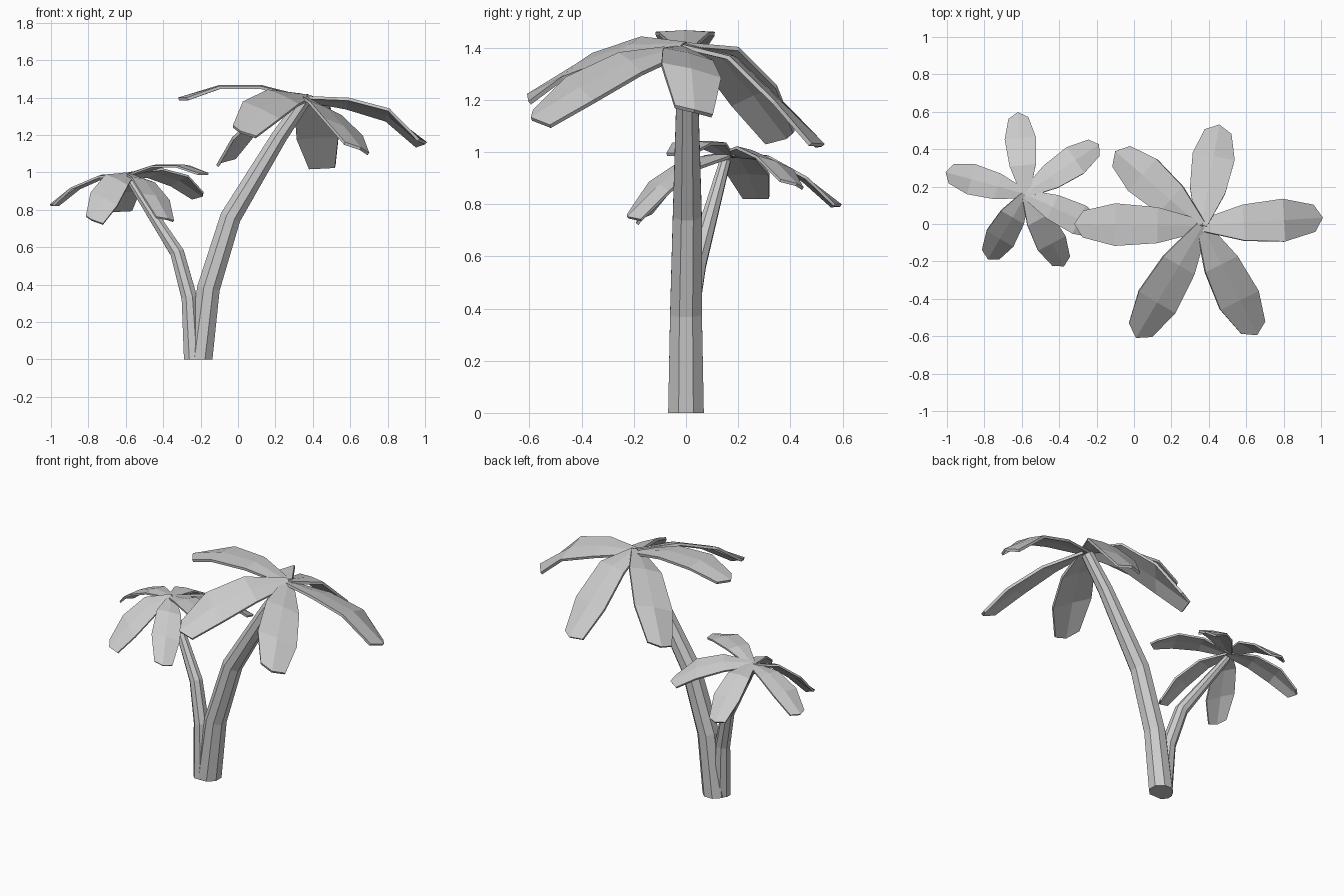
import bpy
from mathutils import Vector

if "Cube" in bpy.data.objects:
    bpy.data.objects.remove(bpy.data.objects["Cube"])


def make_object(name, verts, faces):
    mesh = bpy.data.meshes.new(name)
    mesh.from_pydata(verts, [], faces)
    mesh.update()
    obj = bpy.data.objects.new(name, mesh)
    bpy.context.collection.objects.link(obj)
    return obj


def trunk(name, path, radii, sides=8):
    """Tapered, faceted tube along a bent path with a level foot."""
    from math import cos, sin, pi
    pts = [Vector(p) for p in path]
    verts = []
    for i, (p, r) in enumerate(zip(pts, radii)):
        if i == 0:
            d = Vector((0, 0, 1))
        else:
            d = (p - pts[i - 1]).normalized()
            if i < len(pts) - 1:
                d = (d + (pts[i + 1] - p).normalized()).normalized()
        u = Vector((0, 1, 0)).cross(d).normalized()
        v = d.cross(u)
        for k in range(sides):
            a = 2 * pi * (k + 0.5) / sides
            verts.append(p + r * (cos(a) * u + sin(a) * v))
    n = sides
    faces = [(i * n + k, i * n + (k + 1) % n, (i + 1) * n + (k + 1) % n, (i + 1) * n + k)
             for i in range(len(pts) - 1) for k in range(n)]
    faces += [tuple(reversed(range(n))), tuple(range((len(pts) - 1) * n, len(pts) * n))]
    return make_object(name, verts, faces)


def leaf(name, root, tip, heights, roll, size):
    """Drooping blade: four rows of three points, pointed at the tip."""
    root, tip = Vector(root), Vector(tip)
    side = (tip - root).normalized().orthogonal()   # points left of the blade
    rows = [(0.0, 0.06), (0.35, 0.19), (0.68, 0.225), (0.93, 0.14)]
    verts = []
    for (t, w), z in zip(rows, heights):
        for s in (1, 0, -1):
            tt = 1.0 if (t > 0.9 and s == 0) else t
            p = root.lerp(tip, tt) + side * (s * w * size / 2)
            rib = 0.006 if s == 0 and t < 0.9 else 0
            verts.append((p.x, p.y, z + roll * s * w * size / 2 + rib))
    faces = [(3 * i + k, 3 * i + k + 3, 3 * i + k + 4, 3 * i + k + 1)
             for i in range(3) for k in range(2)]
    obj = make_object(name, verts, faces)
    mod = obj.modifiers.new("thickness", "SOLIDIFY")
    mod.thickness = 0.016 * size
    mod.offset = -1
    return obj


# Trunks
trunk("large_trunk",
      [(-0.205, 0, 0), (-0.158, 0, 0.38), (-0.04, 0.005, 0.76), (0.22, 0.005, 1.19), (0.355, 0, 1.385)],
      [0.074, 0.066, 0.060, 0.046, 0.038])
trunk("small_trunk",
      [(-0.24, -0.02, 0), (-0.26, 0, 0.33), (-0.325, 0.04, 0.57), (-0.58, 0.15, 0.965)],
      [0.053, 0.045, 0.040, 0.022])

# Large crown: tip position, heights from root to tip, sideways slope
large = [
    ((1.0, 0.03), (1.385, 1.36, 1.30, 1.15), -0.25),
    ((0.65, -0.59), (1.385, 1.33, 1.23, 1.12), -0.4),
    ((0.01, -0.60), (1.395, 1.39, 1.32, 1.21), -0.4),
    ((-0.315, 0.0), (1.385, 1.445, 1.445, 1.385), 0),
    ((-0.09, 0.385), (1.395, 1.36, 1.21, 1.05), -0.3),
    ((0.455, 0.52), (1.395, 1.35, 1.18, 1.02), -0.05),
]
for i, (tip, heights, roll) in enumerate(large):
    leaf(f"large_leaf_{i + 1}", (0.36, -0.01), tip, heights, roll, 1.0)

# Small crown
small = [
    ((-1.0, 0.275), (0.98, 0.97, 0.91, 0.82), 0),
    ((-0.62, 0.59), (0.985, 0.97, 0.89, 0.79), -0.05),
    ((-0.19, 0.42), (0.985, 0.99, 0.95, 0.87), -0.3),
    ((-0.16, -0.04), (0.98, 1.025, 1.025, 0.985), 0),
    ((-0.38, -0.22), (0.98, 0.95, 0.86, 0.745), -0.2),
    ((-0.78, -0.18), (0.98, 0.95, 0.85, 0.74), -0.4),
]
for i, (tip, heights, roll) in enumerate(small):
    leaf(f"small_leaf_{i + 1}", (-0.58, 0.16), tip, heights, roll, 0.73)
